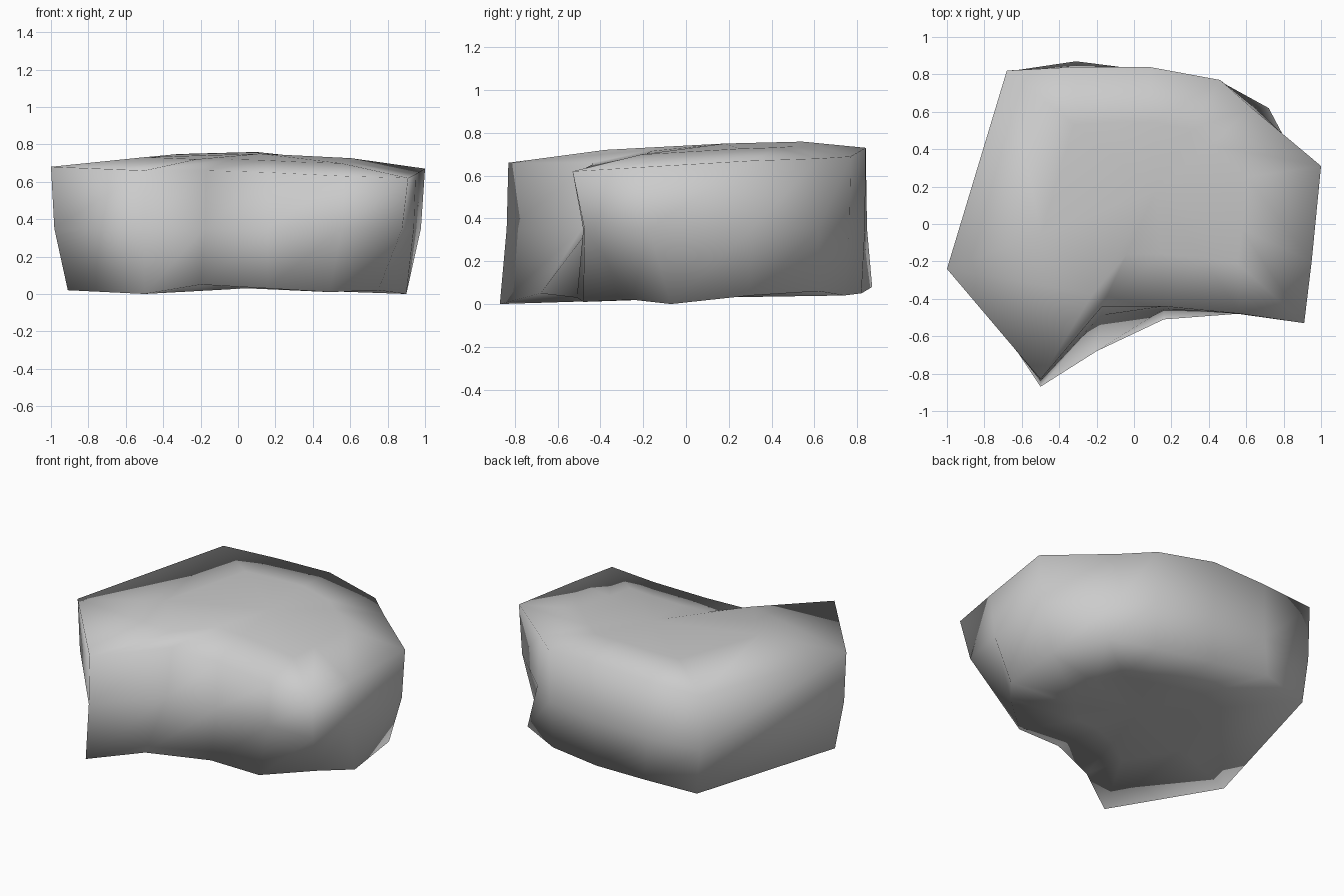
import bpy
import bmesh
from mathutils import Vector

default_cube = bpy.data.objects.get("Cube")
if default_cube:
    bpy.data.objects.remove(default_cube, do_unlink=True)

# One plain stone colour
stone_grey = bpy.data.materials.new("stone_grey")
stone_grey.use_nodes = True
colour = (0.6, 0.6, 0.6, 1)
stone_grey.diffuse_color = colour
stone_grey.node_tree.nodes["Principled BSDF"].inputs["Base Color"].default_value = colour

# Upper and lower rims of the rock, counter-clockwise from its -x corner
upper_rim = [
    (-1, -.24, .68), (-.5, -.83, .66), (-.17, -.44, .66), (.16, -.44, .65),
    (.57, -.48, .63), (.91, -.53, .62), (.95, -.2, .64), (1, .31, .67),
    (.63, .62, .68), (.46, .77, .69), (.08, .84, .73), (-.31, .84, .72),
    (-.68, .82, .71),
]
lower_rim = [
    (-.91, -.25, .02), (-.5, -.87, 0), (-.2, -.68, .05), (.16, -.51, .03),
    (.49, -.48, .01), (.75, -.25, .02), (.9, -.07, 0), (.89, .3, .04),
    (.72, .62, .06), (.45, .74, .04), (.08, .82, .05), (-.31, .87, .08),
    (-.64, .8, .05),
]
upper_rim = [Vector(p) for p in upper_rim]
lower_rim = [Vector(p) for p in lower_rim]


def shrink(rim, centre, amount):
    """Draw a rim in towards a centre point."""
    return [p.lerp(Vector(centre), amount) for p in rim]


def belly(top, bottom):
    """Bulging ring halfway down the wall."""
    ring = []
    for t, b in zip(top, bottom):
        p = t.lerp(b, .2)
        p.z = .35
        ring.append(p)
    return ring


def crown(rim, centre, amount):
    """Inner ring of the top, raised into a shallow dome."""
    ring = shrink(rim, centre, amount)
    for p in ring:
        p.z += .02
    return ring


crown_centre = (.12, .18, .75)
base_centre = (.05, .1, .03)
rings = [
    shrink(lower_rim, base_centre, .5),
    lower_rim,
    belly(upper_rim, lower_rim),
    upper_rim,
    crown(upper_rim, crown_centre, .45),
]

# Skin the rings, then close the base and crown with fans
bm = bmesh.new()
loops = [[bm.verts.new(p) for p in ring] for ring in rings]
count = len(upper_rim)
for low, high in zip(loops, loops[1:]):
    for i in range(count):
        j = (i + 1) % count
        bm.faces.new((low[i], low[j], high[j], high[i]))
for loop, centre in ((loops[0], base_centre), (loops[-1], crown_centre)):
    hub = bm.verts.new(centre)
    for i in range(count):
        bm.faces.new((loop[i], loop[(i + 1) % count], hub))
bmesh.ops.recalc_face_normals(bm, faces=bm.faces)

mesh = bpy.data.meshes.new("rock")
bm.to_mesh(mesh)
bm.free()
mesh.materials.append(stone_grey)
mesh.shade_smooth()
rock = bpy.data.objects.new("rock", mesh)
bpy.context.collection.objects.link(rock)
